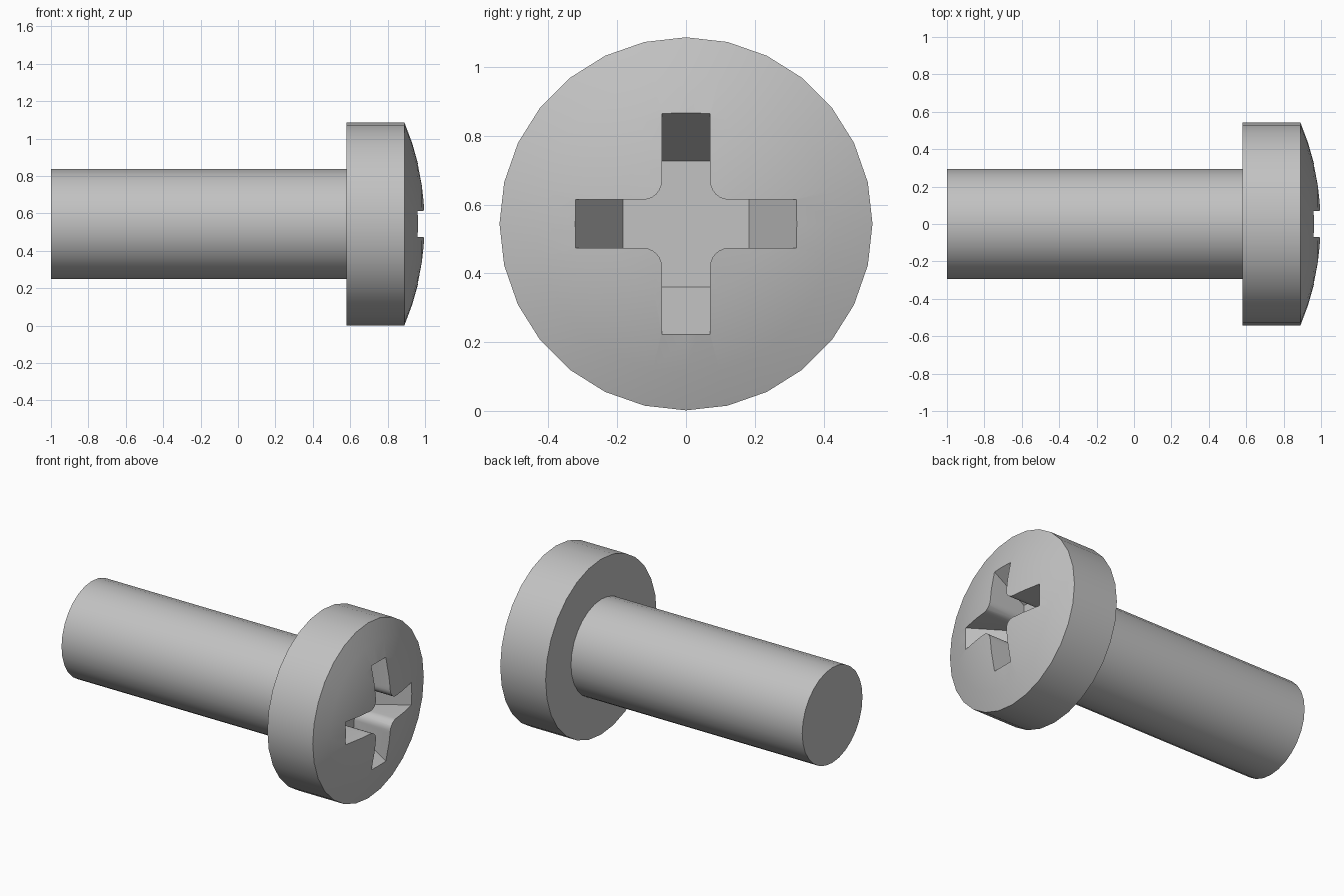
import bpy, bmesh
from math import sin, cos, pi, sqrt, radians
from mathutils import Vector, Matrix

cube = bpy.data.objects.get("Cube")
if cube:
    bpy.data.objects.remove(cube, do_unlink=True)

AXIS_Z = 0.544          # height of the screw's axis
HEAD_R, SHAFT_R = 0.542, 0.294
HEAD_BACK, RIM, TIP = 0.58, 0.89, 1.0
SIDES = 28

steel = bpy.data.materials.new("grey steel")
steel.use_nodes = True
colour = (0.54, 0.54, 0.54, 1)
steel.diffuse_color = colour
steel.node_tree.nodes["Principled BSDF"].inputs["Base Color"].default_value = colour


def make_object(name, bm):
    bmesh.ops.recalc_face_normals(bm, faces=bm.faces)
    mesh = bpy.data.meshes.new(name)
    bm.to_mesh(mesh)
    bm.free()
    mesh.materials.append(steel)
    obj = bpy.data.objects.new(name, mesh)
    bpy.context.collection.objects.link(obj)
    return obj


def activate(obj):
    bpy.ops.object.select_all(action='DESELECT')
    obj.select_set(True)
    bpy.context.view_layer.objects.active = obj


def revolve(name, profile):
    """Turn (x, radius) points around the screw's axis."""
    bm = bmesh.new()
    verts = [bm.verts.new((x, 0, AXIS_Z + r)) for x, r in profile]
    edges = [bm.edges.new(pair) for pair in zip(verts, verts[1:])]
    bmesh.ops.spin(bm, geom=verts + edges, cent=(0, 0, AXIS_Z), axis=(1, 0, 0),
                   angle=2 * pi, steps=SIDES, use_merge=False)
    bmesh.ops.remove_doubles(bm, verts=bm.verts, dist=1e-4)
    return make_object(name, bm)


# Shaft: plain cylinder with a closed free end
shaft = revolve("shaft", [(-1, 0), (-1, SHAFT_R), (HEAD_BACK, SHAFT_R)])

# Head: short cylinder with a shallow spherical dome
rise = TIP - RIM
dome_r = (HEAD_R ** 2 + rise ** 2) / (2 * rise)
dome = []
for i in range(5, -1, -1):
    r = HEAD_R * i / 5
    dome.append((TIP - dome_r + sqrt(dome_r ** 2 - r ** 2), r))
head = revolve("head", [(HEAD_BACK, 0), (HEAD_BACK, HEAD_R)] + dome)

# Cross recess: filleted cross whose arm ends slope inwards to the floor
ARM_W, FILLET = 0.07, 0.055
FLOOR, FLOOR_REACH, SLOPE = 0.745, 0.183, 0.64


def cross_outline(x):
    reach = FLOOR_REACH + SLOPE * (x - FLOOR)
    c = ARM_W + FILLET
    arm = [Vector((x, reach, -ARM_W)), Vector((x, reach, ARM_W))]
    for i in range(7):
        a = radians(270 - 15 * i)
        arm.append(Vector((x, c + FILLET * cos(a), c + FILLET * sin(a))))
    return [Matrix.Rotation(k * pi / 2, 3, 'X') @ p + Vector((0, 0, AXIS_Z))
            for k in range(4) for p in arm]


bm = bmesh.new()
low, high = ([bm.verts.new(p) for p in cross_outline(x)] for x in (FLOOR, 1.1))
bm.faces.new(low)
bm.faces.new(high)
for i in range(len(low)):
    j = (i + 1) % len(low)
    bm.faces.new((low[i], low[j], high[j], high[i]))
cutter = make_object("recess_cutter", bm)
cutter.hide_render = True

cut = head.modifiers.new("cross recess", 'BOOLEAN')
cut.operation = 'DIFFERENCE'
cut.solver = 'EXACT'
cut.object = cutter
activate(head)
bpy.ops.object.modifier_apply(modifier=cut.name)
bpy.data.objects.remove(cutter, do_unlink=True)

# Round surfaces smooth, rims and recess edges sharp
for part in (shaft, head):
    activate(part)
    bpy.ops.object.shade_smooth_by_angle(angle=radians(30))
